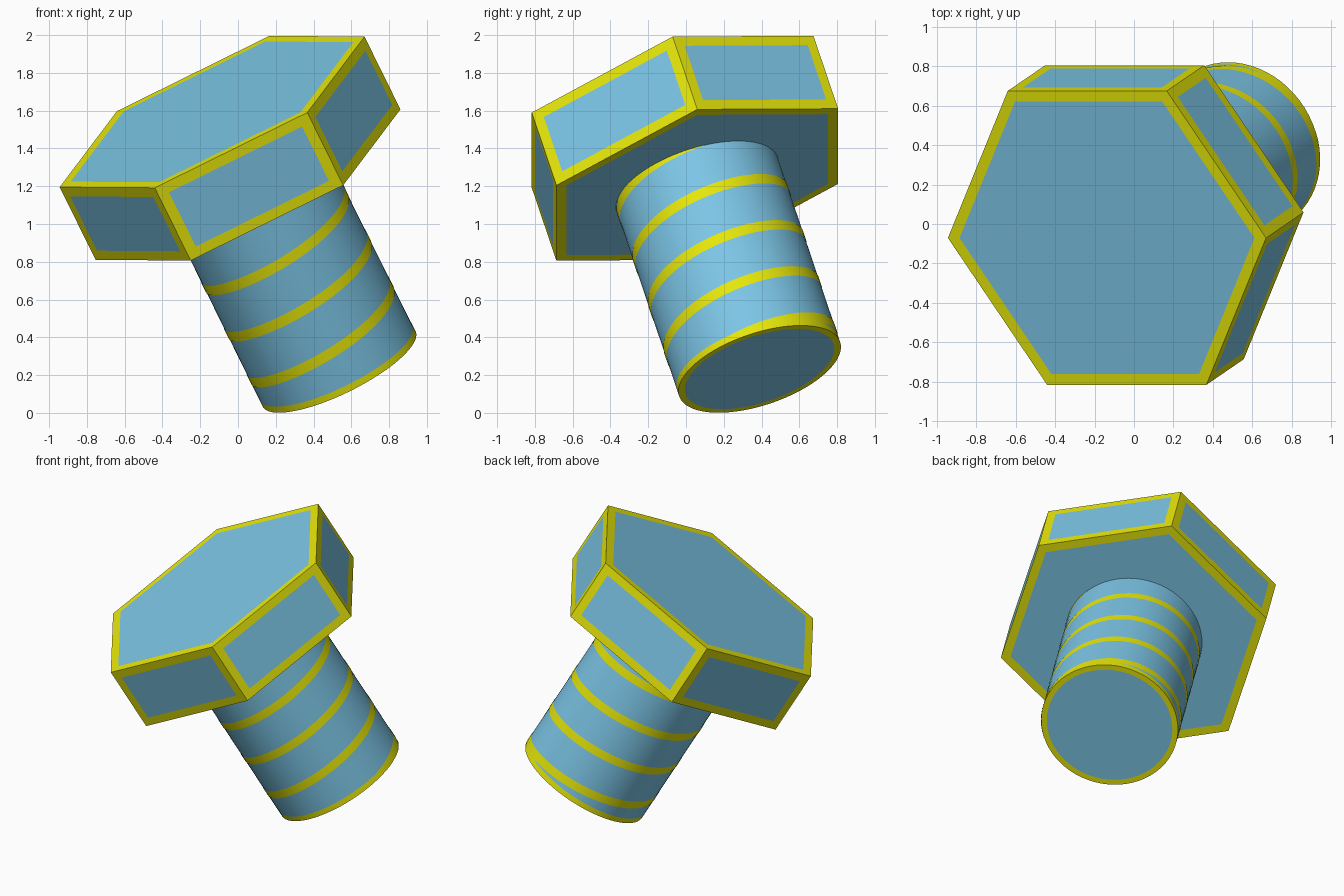
import bpy, bmesh, math
from mathutils import Matrix, Vector

cube = bpy.data.objects.get("Cube")
if cube:
    bpy.data.objects.remove(cube, do_unlink=True)


def material(name, rgb):
    mat = bpy.data.materials.new(name)
    mat.use_nodes = True
    mat.diffuse_color = (*rgb, 1)
    mat.node_tree.nodes["Principled BSDF"].inputs["Base Color"].default_value = (*rgb, 1)
    return mat


MATS = [material("sky_blue", (0.2, 0.56, 0.79)), material("yellow", (0.79, 0.79, 0.003))]
BLUE, YELLOW = 0, 1

# Tilted frame: origin at the shaft tip, local z runs up the bolt to the head
up = Vector((-0.423, -0.29, 0.857)).normalized()
back = up.cross(Vector((0.897, 0, 0.443))).normalized()
side = back.cross(up)
FRAME = Matrix.Translation((0.535, 0.39, 0.232)) @ Matrix((side, back, up)).transposed().to_4x4()

SHAFT_R, SHAFT_L = 0.45, 1.138
HEAD_R, HEAD_H = 0.9, 0.449
BORDER, RIM = 0.057, 0.037
PITCH, BAND, SEGS = SHAFT_L / 4, 0.058, 64


def polar(r, a, z):
    return (r * math.cos(a), r * math.sin(a), z)


def finish(name, bm):
    bmesh.ops.recalc_face_normals(bm, faces=bm.faces)
    for e in bm.edges:
        if len(e.link_faces) == 2 and e.calc_face_angle() > 0.5:
            e.smooth = False
    mesh = bpy.data.meshes.new(name)
    bm.to_mesh(mesh)
    bm.free()
    for mat in MATS:
        mesh.materials.append(mat)
    obj = bpy.data.objects.new(name, mesh)
    obj.matrix_world = FRAME
    bpy.context.collection.objects.link(obj)
    return obj


def ring(bm, r, z, n):
    return [bm.verts.new(polar(r, math.tau * i / n, z)) for i in range(n)]


def bridge(bm, a, b, mat, smooth):
    for i in range(len(a)):
        j = (i + 1) % len(a)
        f = bm.faces.new((a[i], a[j], b[j], b[i]))
        f.material_index, f.smooth = mat, smooth


# Hexagonal head: blue panels inset in yellow borders
bm = bmesh.new()
low = ring(bm, HEAD_R, SHAFT_L, 6)
high = ring(bm, HEAD_R, SHAFT_L + HEAD_H, 6)
bridge(bm, low, high, BLUE, False)
bm.faces.new(low[::-1])
bm.faces.new(high)
bmesh.ops.recalc_face_normals(bm, faces=bm.faces)
borders = bmesh.ops.inset_individual(bm, faces=bm.faces[:], thickness=BORDER, use_even_offset=True)
for f in borders["faces"]:
    f.material_index = YELLOW
finish("hex_head", bm)

# Shaft: blue tip disc, yellow rim on both sides of the edge, blue wall
bm = bmesh.new()
disc = ring(bm, SHAFT_R - RIM, 0, SEGS)
edge = ring(bm, SHAFT_R, 0, SEGS)
rim_top = ring(bm, SHAFT_R, RIM, SEGS)
wall_top = ring(bm, SHAFT_R, SHAFT_L + 0.01, SEGS)
bm.faces.new(disc[::-1])
bridge(bm, disc, edge, YELLOW, False)
bridge(bm, edge, rim_top, YELLOW, True)
bridge(bm, rim_top, wall_top, BLUE, True)
finish("shaft", bm)

# Thread: thin yellow helical band, trimmed at the tip and the head
bm = bmesh.new()
start = math.radians(-29)
previous = None
for i in range(-SEGS // 4, SEGS * 4 + SEGS // 4):
    a = math.tau * i / SEGS
    z = PITCH * i / SEGS
    z0, z1 = max(z - BAND / 2, 0), min(z + BAND / 2, SHAFT_L)
    if z1 - z0 < 0.002:
        previous = None
        continue
    pair = [bm.verts.new(polar(SHAFT_R + 0.002, a + start, h)) for h in (z0, z1)]
    if previous:
        f = bm.faces.new((previous[0], pair[0], pair[1], previous[1]))
        f.material_index, f.smooth = YELLOW, True
    previous = pair
finish("thread_band", bm)
